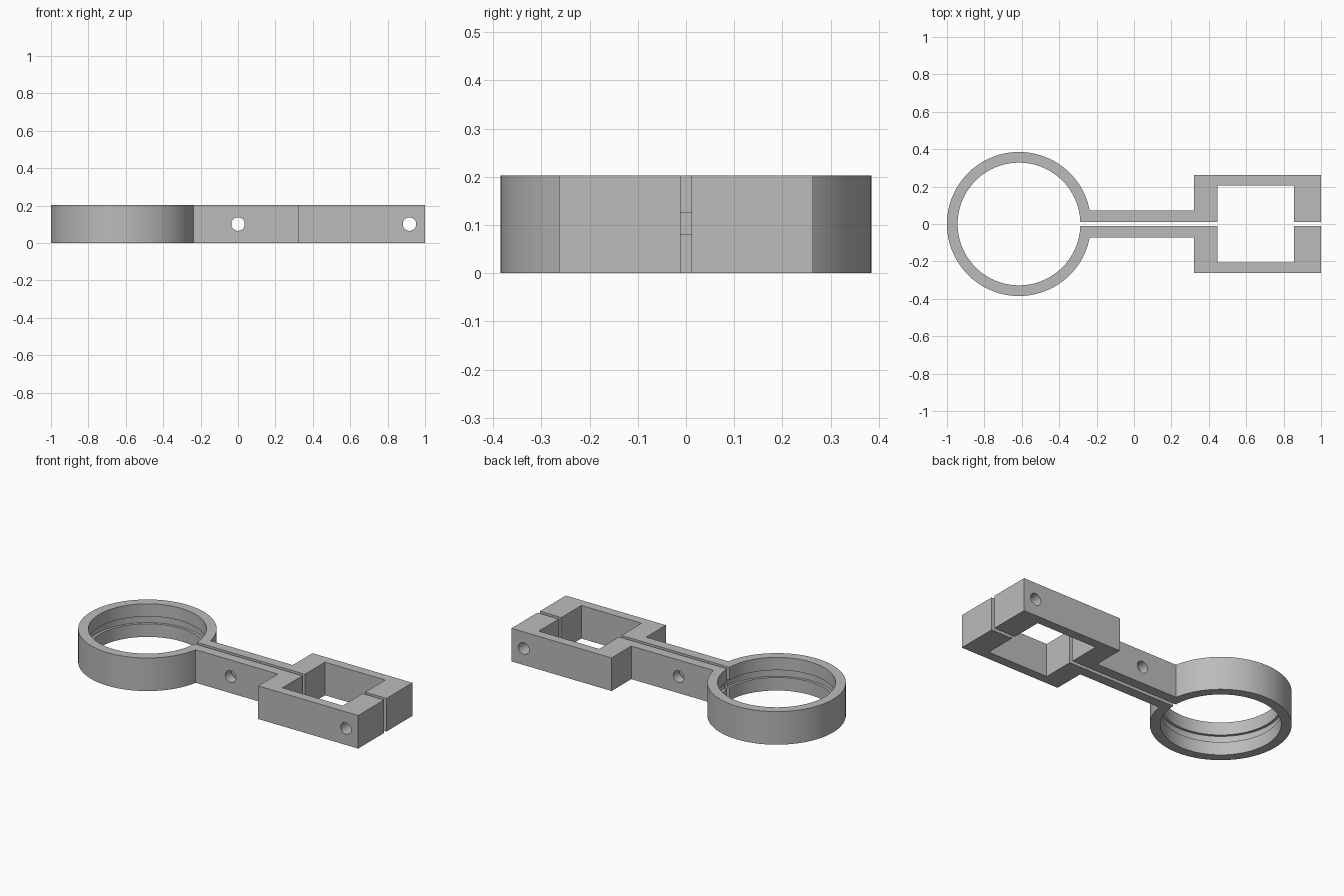
import bpy, bmesh, math
from mathutils import Matrix

if "Cube" in bpy.data.objects:
    bpy.data.objects.remove(bpy.data.objects["Cube"])

H = 0.203                      # thickness of the whole bracket
CX, R_OUT, R_IN = -0.615, 0.385, 0.328
SLIT, ARM = 0.0115, 0.072      # half widths of slit and arm


def arc(r, y_start, from_slit, n=64):
    """Upper ring arc between the arm side (height y_start) and the far left."""
    a0 = math.asin(y_start / r)
    pts = [(CX + r * math.cos(a0 + (math.pi - a0) * i / n),
            r * math.sin(a0 + (math.pi - a0) * i / n)) for i in range(n + 1)]
    return pts if from_slit else pts[::-1]


def add_object(name, bm):
    bmesh.ops.recalc_face_normals(bm, faces=bm.faces)
    mesh = bpy.data.meshes.new(name)
    bm.to_mesh(mesh)
    bm.free()
    obj = bpy.data.objects.new(name, mesh)
    bpy.context.collection.objects.link(obj)
    return obj


def cylinder(name, r, depth, matrix, n):
    bm = bmesh.new()
    bmesh.ops.create_cone(bm, cap_ends=True, segments=n, radius1=r, radius2=r,
                          depth=depth, matrix=matrix)
    return add_object(name, bm)


# Upper half of the outline: ring bore, slit, square window, block, arm, ring
half = arc(R_IN, SLIT, False) + [
    (0.446, SLIT), (0.446, 0.206), (0.855, 0.206), (0.855, SLIT),
    (1.0, SLIT), (1.0, 0.263), (0.321, 0.263), (0.321, ARM),
] + arc(R_OUT, ARM, True)
outline = half + [(x, -y) for x, y in half[-2:0:-1]]

# Clamp body: extruded outline
bm = bmesh.new()
base = bm.faces.new([bm.verts.new((x, y, 0)) for x, y in outline])
top = bmesh.ops.extrude_face_region(bm, geom=[base], use_keep_orig=True)["geom"]
bmesh.ops.translate(bm, vec=(0, 0, H),
                    verts=[v for v in top if isinstance(v, bmesh.types.BMVert)])
body = add_object("clamp_body", bm)

# Cutters: retaining groove in the bore and two bolt holes
cutters = [cylinder("groove_cutter", R_IN + 0.016, 0.045,
                    Matrix.Translation((CX, 0, 0.1025)), 128)]
for x in (0.0, 0.917):
    place = Matrix.Translation((x, 0, H / 2)) @ Matrix.Rotation(math.pi / 2, 4, 'X')
    cutters.append(cylinder("bolt_hole_cutter", 0.036, 1.0, place, 40))

bpy.context.view_layer.objects.active = body
body.select_set(True)
for cutter in cutters:
    mod = body.modifiers.new("cut", 'BOOLEAN')
    mod.operation, mod.solver, mod.object = 'DIFFERENCE', 'EXACT', cutter
    bpy.ops.object.modifier_apply(modifier=mod.name)
    bpy.data.objects.remove(cutter)

# Plain grey finish
grey = bpy.data.materials.new("grey")
grey.diffuse_color = (0.5, 0.5, 0.5, 1)
grey.use_nodes = True
grey.node_tree.nodes["Principled BSDF"].inputs["Base Color"].default_value = grey.diffuse_color
body.data.materials.clear()
body.data.materials.append(grey)
bpy.ops.object.shade_smooth_by_angle(angle=math.radians(30))
